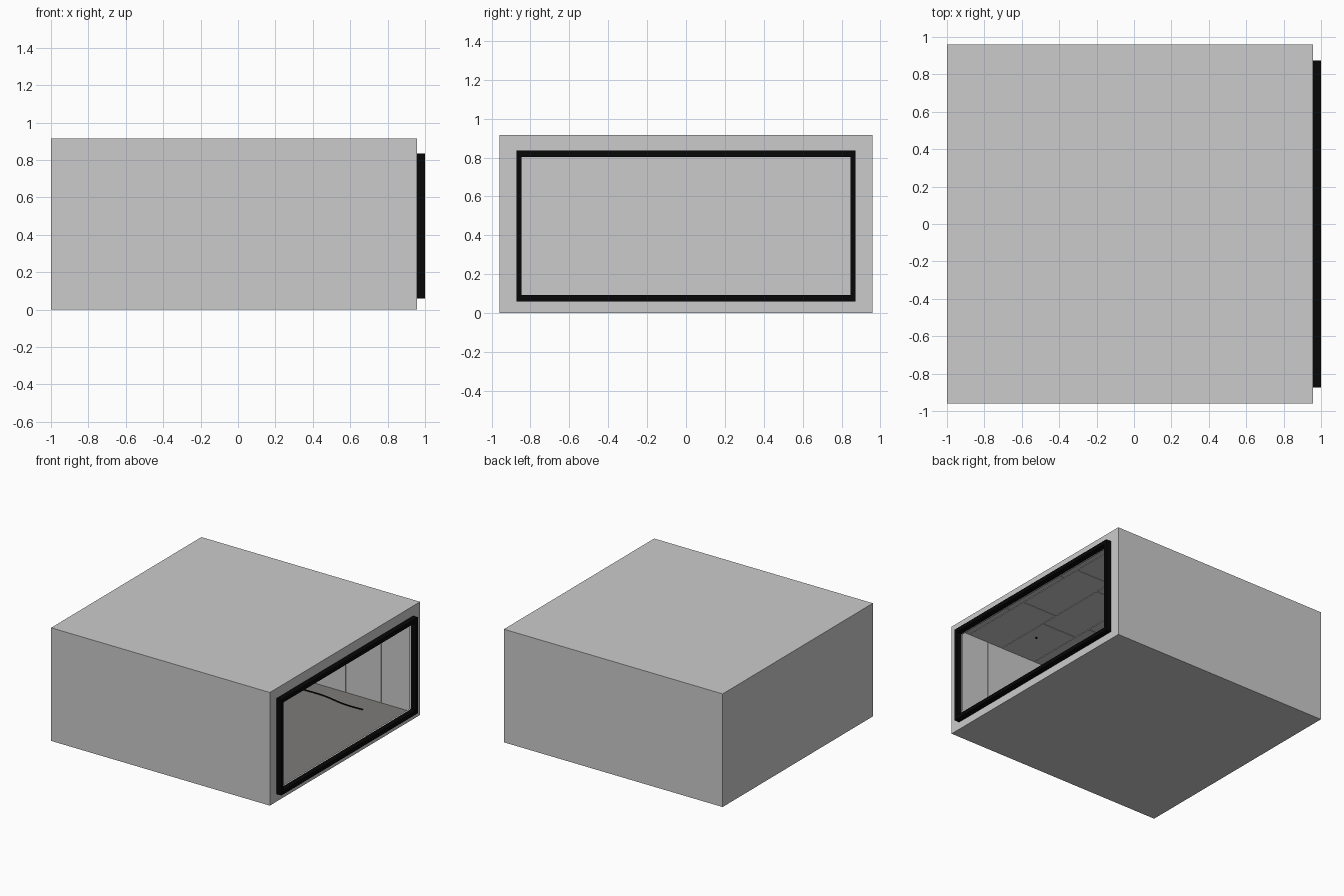
import bpy, bmesh, math

if "Cube" in bpy.data.objects:
    bpy.data.objects.remove(bpy.data.objects["Cube"])


def material(name, rgb):
    m = bpy.data.materials.new(name)
    m.diffuse_color = (*rgb, 1.0)
    m.use_nodes = True
    m.node_tree.nodes["Principled BSDF"].inputs["Base Color"].default_value = m.diffuse_color
    return m


GREY = material("light grey", (0.60, 0.60, 0.60))
FLOOR = material("warm dark grey", (0.205, 0.20, 0.19))
BLACK = material("black", (0.002, 0.002, 0.002))


def boxes(name, mat, bounds):
    """One object from boxes given as (x0, x1, y0, y1, z0, z1)."""
    bm = bmesh.new()
    for x0, x1, y0, y1, z0, z1 in bounds:
        geo = bmesh.ops.create_cube(bm, size=1)["verts"]
        for v in geo:
            v.co = ((x0 + x1) / 2 + v.co.x * (x1 - x0),
                    (y0 + y1) / 2 + v.co.y * (y1 - y0),
                    (z0 + z1) / 2 + v.co.z * (z1 - z0))
    me = bpy.data.meshes.new(name)
    bm.to_mesh(me)
    bm.free()
    me.materials.append(mat)
    ob = bpy.data.objects.new(name, me)
    bpy.context.collection.objects.link(ob)
    return ob


def ring(name, mat, x0, x1, outer, inner):
    """Rectangular ring facing +x; outer and inner are (half y, z0, z1)."""
    loops = []
    bm = bmesh.new()
    for x, (h, z0, z1) in ((x0, outer), (x1, outer), (x1, inner), (x0, inner)):
        loops.append([bm.verts.new((x, y, z)) for y, z in
                      ((-h, z0), (h, z0), (h, z1), (-h, z1))])
    for k in range(4):
        a, b = loops[k], loops[(k + 1) % 4]
        for i in range(4):
            j = (i + 1) % 4
            bm.faces.new((a[i], a[j], b[j], b[i]))
    bmesh.ops.recalc_face_normals(bm, faces=bm.faces)
    me = bpy.data.meshes.new(name)
    bm.to_mesh(me)
    bm.free()
    me.materials.append(mat)
    ob = bpy.data.objects.new(name, me)
    bpy.context.collection.objects.link(ob)
    return ob


X0, X1, Y, H, T = -1.0, 0.957, 0.96, 0.915, 0.012
GAP, P = 0.002, 0.004          # half seam width, lining thickness

# Outer shell of the room
boxes("roof", GREY, [(X0, X1, -Y, Y, H - T, H)])
boxes("base", GREY, [(X0, X1, -Y, Y, 0, 0.006)])
boxes("back_wall", GREY, [(X0, X0 + T, -Y, Y, 0.006, H - T)])
for name, s in (("front_wall", -1), ("rear_wall", 1)):
    y0, y1 = sorted((s * Y, s * (Y - T)))
    boxes(name, GREY, [(X0 + T, X1, y0, y1, 0.006, H - T)])

# Window wall and its black frame
opening = (0.845, 0.092, 0.803)
ring("window_wall", GREY, X1 - T, X1, (Y - T, 0.006, H - T), opening)
ring("window_frame", BLACK, X1, 1.0, (0.873, 0.06, 0.835), opening)

# Dark floor sheet
boxes("floor_sheet", FLOOR, [(X0 + T, X1 - T, -Y + T, Y - T, 0.006, 0.012)])

# Upright lining panels on both long walls
edges = [X0 + T] + [0.62 - 0.315 * i for i in range(4, -1, -1)] + [X1 - T]
for name, s in (("front_lining", -1), ("rear_lining", 1)):
    y0, y1 = sorted((s * (Y - T), s * (Y - T - P)))
    boxes(name, GREY, [(a + GAP, b - GAP, y0, y1, 0.016, H - T - P)
                       for a, b in zip(edges, edges[1:])])

# Staggered ceiling boards
rows = [X0 + T] + [0.80 - 0.315 * i for i in range(5, -1, -1)] + [X1 - T]
boards = []
for r, (a, b) in enumerate(zip(rows, rows[1:])):
    cuts = [-0.32, 0.30] if r % 2 else [-0.47, 0.15, 0.77]
    ends = [-Y + T] + cuts + [Y - T]
    for c, d in zip(ends, ends[1:]):
        boards.append((a + GAP, b - GAP, c + GAP, d - GAP, H - T - P, H - T))
boxes("ceiling_boards", GREY, boards)

# Small ceiling stud
bpy.ops.mesh.primitive_cylinder_add(vertices=12, radius=0.008, depth=0.006,
                                    location=(0.39, -0.66, H - T - P - 0.003))
stud = bpy.context.object
stud.name = "ceiling_stud"
stud.data.materials.append(BLACK)

# Thin cable lying along the floor
curve = bpy.data.curves.new("floor_cable", "CURVE")
curve.dimensions = "3D"
curve.bevel_depth = 0.005
curve.bevel_resolution = 1
curve.use_fill_caps = True
path = [(-0.98, 0.82), (-0.5, 0.79), (0.02, 0.80), (0.2, 0.80),
        (0.42, 0.765), (0.58, 0.765)]
sp = curve.splines.new("BEZIER")
sp.bezier_points.add(len(path) - 1)
for p, (x, y) in zip(sp.bezier_points, path):
    p.co = (x, y, 0.017)
    p.handle_left_type = p.handle_right_type = "AUTO"
curve.materials.append(BLACK)
bpy.context.collection.objects.link(bpy.data.objects.new("floor_cable", curve))
